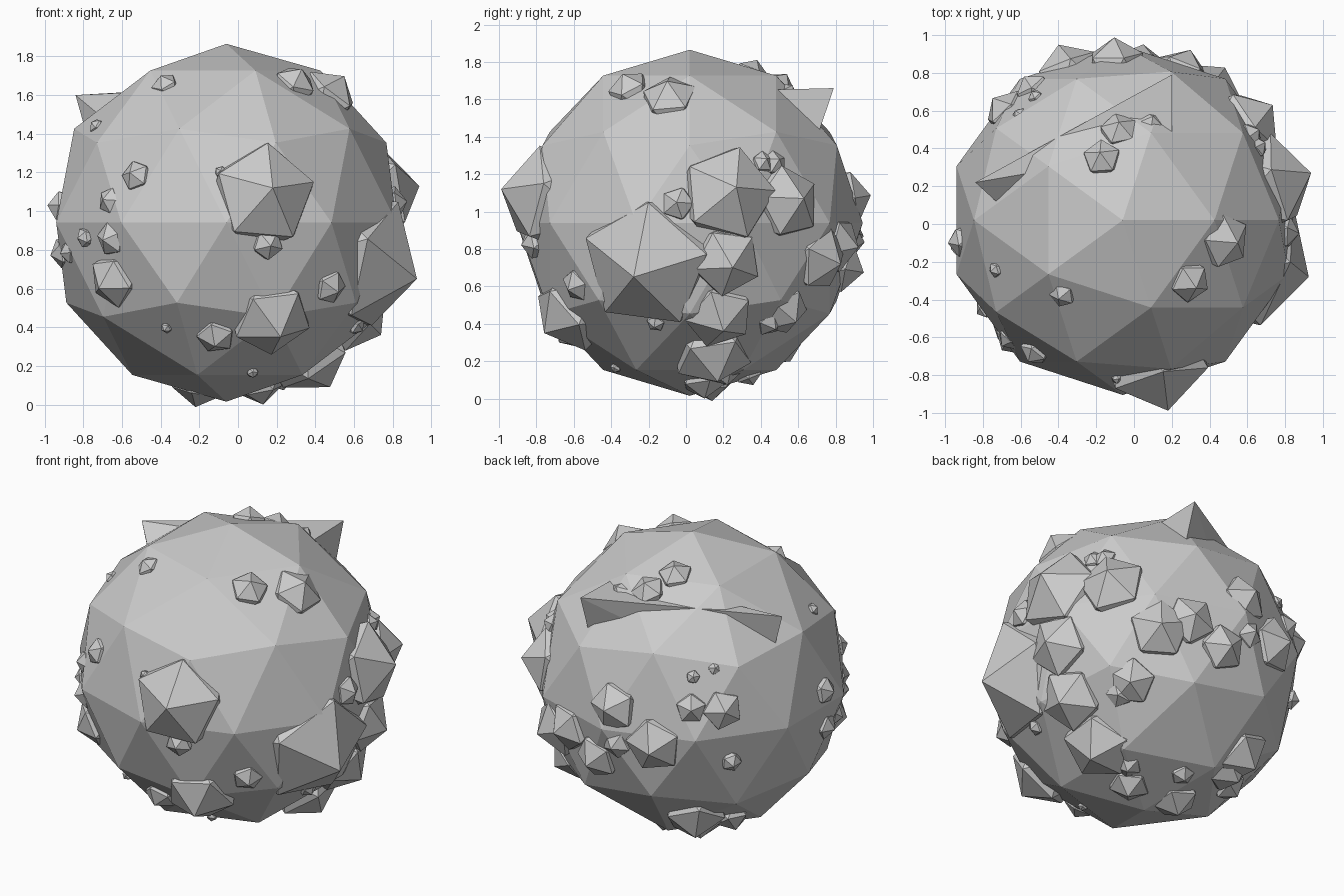
import bpy, bmesh, math, random
from mathutils import Matrix, Vector

random.seed(4)
cube = bpy.data.objects.get("Cube")
if cube:
    bpy.data.objects.remove(cube)

CENTRE = Vector((-0.06, 0.02, 0.94))
RADIUS = 0.925

stone = bpy.data.materials.new("grey_stone")
stone.use_nodes = True
grey = (0.6, 0.6, 0.6, 1)
stone.diffuse_color = grey
stone.node_tree.nodes["Principled BSDF"].inputs["Base Color"].default_value = grey


def finish(name, bm):
    """Turn a bmesh into a flat shaded stone object."""
    bmesh.ops.recalc_face_normals(bm, faces=bm.faces)
    mesh = bpy.data.meshes.new(name)
    bm.to_mesh(mesh)
    bm.free()
    mesh.materials.append(stone)
    obj = bpy.data.objects.new(name, mesh)
    bpy.context.collection.objects.link(obj)
    return obj


def side_frame(turn, tilt):
    """Right, up and outward directions of one side of the boulder."""
    turn, tilt = math.radians(turn), math.radians(tilt)
    out = Vector((math.sin(turn) * math.cos(tilt),
                  -math.cos(turn) * math.cos(tilt), math.sin(tilt)))
    right = Vector((math.cos(turn), math.sin(turn), 0))
    return right, out.cross(right), out


def add_rocks(name, frame, rocks, origin=CENTRE):
    """Half-buried icosahedra, each given by its peak on a side and its width."""
    right, up, out = frame
    bm = bmesh.new()
    shift = origin - CENTRE
    for across, height, width in rocks:
        a = across + shift.dot(right)
        b = height + shift.dot(up)
        reach = min(0.89 + 0.6 * width, 1.07)
        reach = max(reach, math.hypot(a, b))
        depth = math.sqrt(max(reach ** 2 - a * a - b * b, 0))
        peak = right * a + up * b + out * depth
        axis = peak.normalized()
        size = 1.1 * width
        matrix = (Matrix.Translation(CENTRE + peak - axis * size)
                  @ axis.to_track_quat("Z", "Y").to_matrix().to_4x4()
                  @ Matrix.Rotation(random.uniform(0, math.tau), 4, "Z"))
        bmesh.ops.create_icosphere(bm, subdivisions=1, radius=size, matrix=matrix)
    finish(name, bm)


# Main boulder
bm = bmesh.new()
bmesh.ops.create_icosphere(bm, subdivisions=2, radius=RADIUS,
                           matrix=Matrix.Translation(CENTRE))
finish("boulder", bm)

# Long wedge with two sharp corners near the upper back
bm = bmesh.new()
for corner in ((-0.84, 0.22, 1.6), (0.2, 0.79, 1.66), (0.2, 0.4, 1.65),
               (-0.6, 0, 1.4), (-0.7, 0.2, 1.1), (0.2, 0.6, 1.1)):
    bm.verts.new(corner)
bmesh.ops.convex_hull(bm, input=bm.verts)
finish("upper_wedge", bm)

# Rocks on the sides, placed in world coordinates
ground = Vector((0, 0, 0))
add_rocks("front_rocks", side_frame(0, 0), (
    (0.18, 1.12, 0.27), (-0.56, 1.2, 0.08), (-0.09, 1.21, 0.03),
    (0.17, 0.82, 0.08), (-0.7, 0.85, 0.09), (-0.7, 1.06, 0.07),
    (-0.83, 0.86, 0.05), (-0.92, 0.78, 0.06), (-0.72, 0.6, 0.14),
    (0.52, 0.58, 0.09), (-0.38, 0.38, 0.03), (-0.12, 0.3, 0.1),
    (0.22, 0.35, 0.21), (0.08, 0.14, 0.03), (-0.4, 1.7, 0.07),
    (-0.76, 1.46, 0.04)), ground)
add_rocks("left_rocks", side_frame(90, 0), (
    (-0.28, 0.65, 0.36), (0.27, 1.13, 0.26), (-0.05, 1.05, 0.09),
    (0.17, 0.09, 0.21), (0.2, 0.36, 0.19), (-0.17, 0.38, 0.05),
    (0.25, 0.7, 0.19), (0.5, 1.28, 0.07), (0.63, 1.07, 0.2),
    (0.48, 0.37, 0.08)), ground)
add_rocks("top_rocks", side_frame(0, 90), (
    (0.33, -0.34, 0.11), (0.55, -0.1, 0.15), (-0.18, 0.38, 0.1),
    (-0.08, 0.54, 0.1), (0.1, 0.57, 0.07), (-0.63, 0.6, 0.04)), ground)
add_rocks("bottom_rocks", side_frame(0, -90), (
    (-0.22, -0.14, 0.14), (0.13, -0.1, 0.12)), ground)

# Rocks on the back, placed around the boulder centre
add_rocks("back_right_rocks", side_frame(207, 25), (
    (-0.73, -0.39, 0.15), (-0.4, -0.24, 0.15), (-0.52, -0.57, 0.14),
    (-0.36, -0.46, 0.09), (-0.12, -0.48, 0.17), (0.12, -0.21, 0.09),
    (0.32, -0.21, 0.12), (0.12, -0.01, 0.04), (0.36, -0.52, 0.06),
    (0.11, -0.95, 0.18), (0.32, -0.89, 0.1), (0.88, -0.27, 0.08),
    (0.88, -0.05, 0.08), (-0.86, 0.3, 0.06)))
add_rocks("back_left_rocks", side_frame(142, -25), (
    (0.07, 0.21, 0.18), (-0.11, -0.14, 0.14), (-0.11, -0.64, 0.08),
    (0.23, -0.68, 0.07), (0.55, -0.67, 0.14)))
